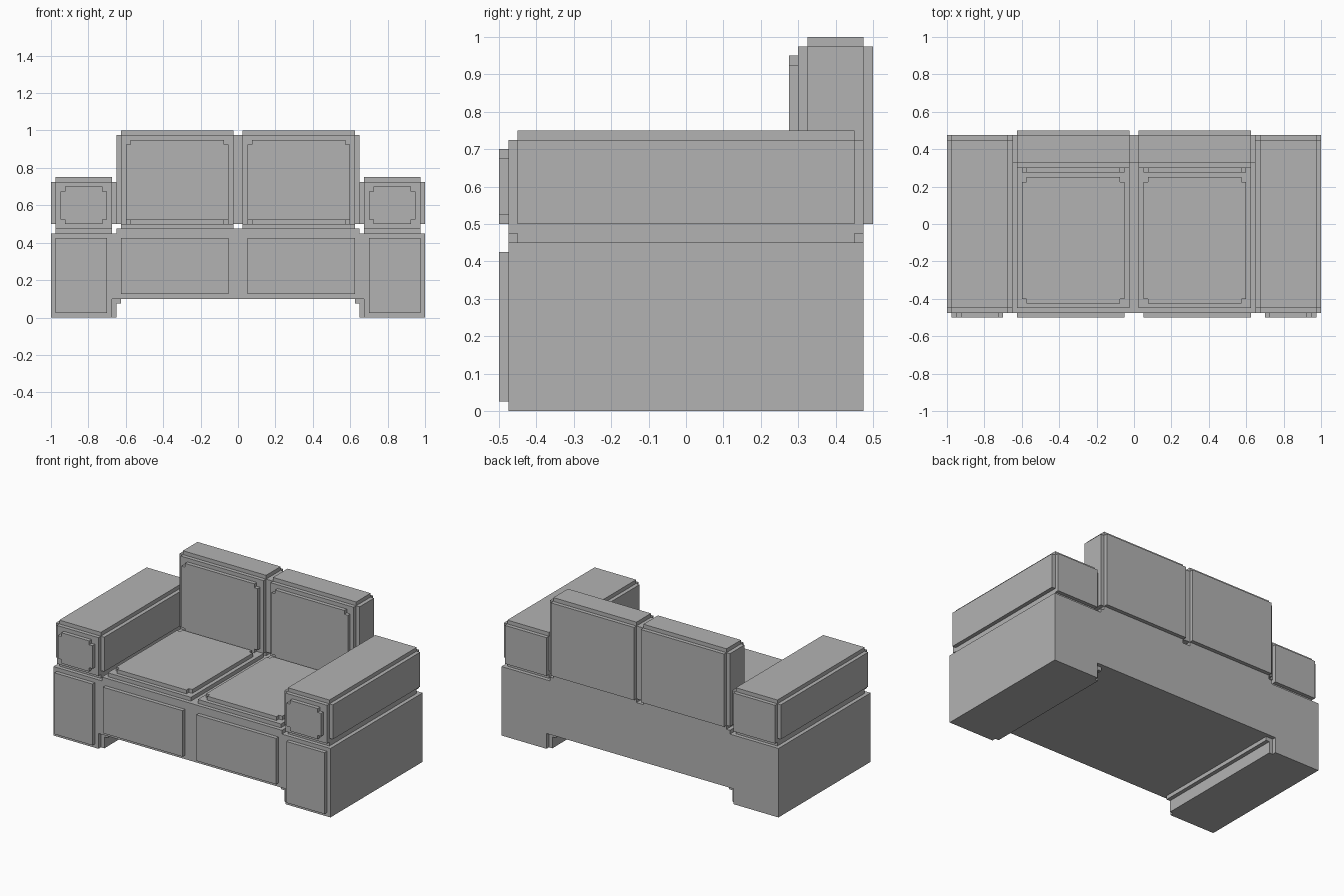
import bpy
import bmesh

cube = bpy.data.objects.get("Cube")
if cube:
    bpy.data.objects.remove(cube, do_unlink=True)

S = 0.025  # step size of every ledge and plate

fabric = bpy.data.materials.new("grey fabric")
grey = (0.45, 0.45, 0.45, 1)
fabric.diffuse_color = grey
fabric.use_nodes = True
fabric.node_tree.nodes["Principled BSDF"].inputs["Base Color"].default_value = grey


def solid(name, boxes, side=1):
    """Merge boxes ((x0, x1), (y0, y1), (z0, z1)) into one clean outer skin."""
    boxes = [(tuple(sorted(side * x for x in b[0])), b[1], b[2]) for b in boxes]
    cuts = [sorted({round(v, 4) for b in boxes for v in b[a]}) for a in range(3)]

    def filled(cell):
        if any(c < 0 or c >= len(cuts[a]) - 1 for a, c in enumerate(cell)):
            return False
        mid = [(cuts[a][c] + cuts[a][c + 1]) / 2 for a, c in enumerate(cell)]
        return any(all(b[a][0] < mid[a] < b[a][1] for a in range(3)) for b in boxes)

    bm = bmesh.new()
    n = [len(c) - 1 for c in cuts]
    for cell in [(i, j, k) for i in range(n[0]) for j in range(n[1]) for k in range(n[2])]:
        if not filled(cell):
            continue
        for a in range(3):
            u, v = (a + 1) % 3, (a + 2) % 3
            for end in (0, 1):
                near = list(cell)
                near[a] += 2 * end - 1
                if filled(near):
                    continue
                ring = [(0, 0), (1, 0), (1, 1), (0, 1)]
                verts = []
                for du, dv in (ring if end else ring[::-1]):
                    p = [0, 0, 0]
                    p[a] = cuts[a][cell[a] + end]
                    p[u] = cuts[u][cell[u] + du]
                    p[v] = cuts[v][cell[v] + dv]
                    verts.append(bm.verts.new(p))
                bm.faces.new(verts)
    bmesh.ops.remove_doubles(bm, verts=bm.verts, dist=S / 50)
    bmesh.ops.dissolve_limit(bm, angle_limit=0.01, verts=bm.verts, edges=bm.edges)
    mesh = bpy.data.meshes.new(name)
    bm.to_mesh(mesh)
    bm.free()
    mesh.materials.append(fabric)
    obj = bpy.data.objects.new(name, mesh)
    bpy.context.collection.objects.link(obj)
    return obj


def inset(r, d=S):
    return (r[0] + d, r[1] - d)


def stepped(x, y, z, foot):
    """Block with notched upright and top edges, standing on a narrower foot."""
    body = (z[0], z[1] - S)
    return [(x, inset(y), body),
            (inset(x), y, body),
            (inset(x), inset(y), (foot, z[1]))]


def notched(a, b):
    """Rectangle with its corners cut out, as two crossing rectangles."""
    return [(inset(a), b), (a, inset(b))]


front, back = -0.475, 0.475
depth = (front, back)
plate_y = (front - S, front)

# Base: bridge body, legs with an inner ledge, and raised seat deck
base = [((-1, 1), depth, (0.1, 0.45)),
        ((-0.65, 0.65), depth, (0.1, 0.475))]
for s in (-1, 1):
    def span(a, b):
        return tuple(sorted((s * a, s * b)))
    base += [(span(0.675, 1), depth, (0, 0.1)),
             (span(0.65, 0.675), inset(depth), (0, 0.1)),
             (span(0.625, 0.65), inset(depth), (0.075, 0.1))]
solid("base", base)

for side, label in ((1, "left"), (-1, "right")):
    # Front panels
    solid(label + "_leg_panel", [((0.7, 0.975), plate_y, (S, 0.425))], side)
    solid(label + "_front_panel", [((0.05, 0.625), plate_y, (0.125, 0.425))], side)

    # Armrest and its end plate
    arm = stepped((0.65, 1), depth, (0.5, 0.75), 0.45)
    arm.append(((0.675, 0.975), depth, (0.475, 0.5)))
    solid(label + "_armrest", arm, side)
    solid(label + "_armrest_plate",
          [(x, plate_y, z) for x, z in notched((0.7, 0.95), (0.5, 0.7))], side)

    # Seat cushion with raised pad
    seat_x, seat_y = (0.025, 0.625), (-0.45, 0.275)
    seat = [(seat_x, (-0.45, 0.3), (0.475, 0.5))]
    seat += [(x, y, (0.5, 0.525)) for x, y in notched(inset(seat_x), inset(seat_y))]
    solid(label + "_seat_cushion", seat, side)

    # Back cushion with raised pad
    solid(label + "_back_cushion", stepped((0, 0.65), (0.3, 0.5), (0.5, 1), 0.475), side)
    solid(label + "_back_pad",
          [(x, (0.275, 0.3), z) for x, z in notched((0.05, 0.6), (0.5, 0.95))], side)
